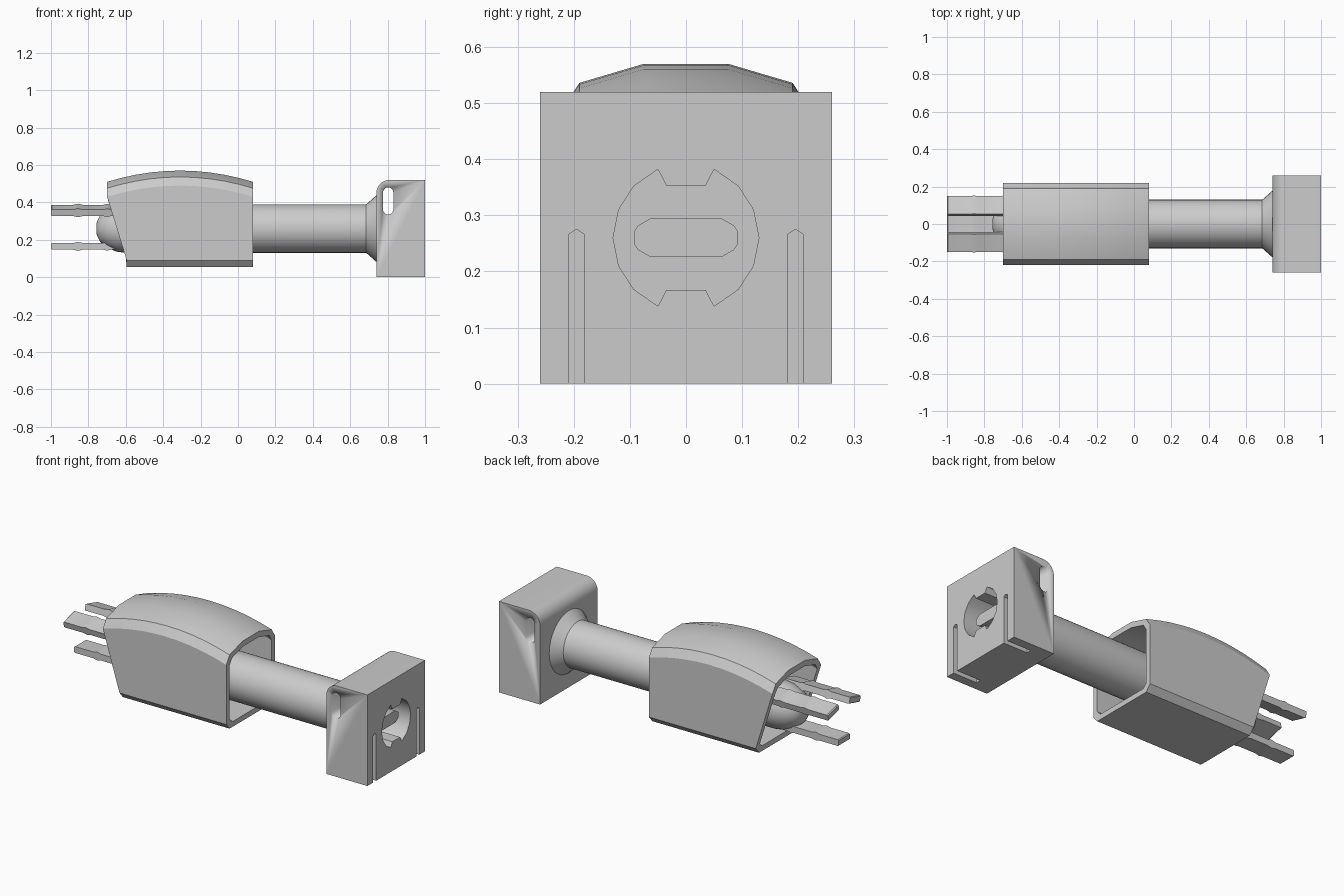
import bpy, bmesh, math
from mathutils import Vector, Matrix

if "Cube" in bpy.data.objects:
    bpy.data.objects.remove(bpy.data.objects["Cube"])

AXIS_Z = 0.26


def finish(name, bm, angle=30):
    bmesh.ops.recalc_face_normals(bm, faces=bm.faces)
    me = bpy.data.meshes.new(name)
    bm.to_mesh(me)
    bm.free()
    ob = bpy.data.objects.new(name, me)
    bpy.context.collection.objects.link(ob)
    bpy.ops.object.select_all(action='DESELECT')
    bpy.context.view_layer.objects.active = ob
    ob.select_set(True)
    bpy.ops.object.shade_smooth_by_angle(angle=math.radians(angle))
    return ob


def prism(name, pts, axis, lo, hi, matrix=None):
    """Extrude a closed profile: axis 'y' takes (x, z), axis 'x' takes (y, z)."""
    bm = bmesh.new()
    put = (lambda p, t: (p[0], t, p[1])) if axis == 'y' else (lambda p, t: (t, p[0], p[1]))
    a, b = ([bm.verts.new(put(p, t)) for p in pts] for t in (lo, hi))
    bm.faces.new(a)
    bm.faces.new(b[::-1])
    n = len(pts)
    for i in range(n):
        j = (i + 1) % n
        bm.faces.new((a[i], a[j], b[j], b[i]))
    if matrix:
        bm.transform(matrix)
    return finish(name, bm)


def arc(cx, cz, r, a0, a1, n):
    return [(cx + r * math.cos(math.radians(a0 + (a1 - a0) * i / n)),
             cz + r * math.sin(math.radians(a0 + (a1 - a0) * i / n))) for i in range(n + 1)]


def cut(target, cutter):
    cutter.hide_render = True
    mod = target.modifiers.new("cut", 'BOOLEAN')
    mod.operation, mod.solver, mod.object = 'DIFFERENCE', 'EXACT', cutter
    bpy.ops.object.select_all(action='DESELECT')
    bpy.context.view_layer.objects.active = target
    target.select_set(True)
    bpy.ops.object.modifier_apply(modifier=mod.name)
    bpy.data.objects.remove(cutter)


# End block with one rounded top edge
block = prism("end_block", [(0.74, 0), (1, 0), (1, 0.52)] + arc(0.81, 0.45, 0.07, 90, 180, 8),
              'y', -0.26, 0.26)

# Keyed round socket in the end face
quarter = [(0.13, 0), (0.12, 0.05), (0.093, 0.092), (0.05, 0.122), (0.035, 0.093)]
upper = quarter + [(-y, z) for y, z in quarter[::-1]]
socket = upper + [(-y, -z) for y, z in upper[1:-1]]
cut(block, prism("socket_cutter", [(y, z + AXIS_Z) for y, z in socket], 'x', 0.86, 1.1))

# Narrow slits in the end face, open at the bottom
for s in (-1, 1):
    y = 0.195 * s
    cut(block, prism("slit_cutter", [(y - 0.014, -0.1), (y + 0.014, -0.1), (y + 0.014, 0.266),
                                     (y, 0.275), (y - 0.014, 0.266)], 'x', 0.85, 1.1))

# Upright pin hole through the block
cut(block, prism("pin_hole_cutter", arc(0.803, 0.452, 0.028, 0, 180, 8)
                 + arc(0.803, 0.363, 0.028, 180, 360, 8), 'y', -0.4, 0.4))

# Tongue inside the socket
tongue = [(0.093, 0.01), (0.085, 0.022), (0.064, 0.034)]
tongue = tongue + [(-y, z) for y, z in tongue[::-1]]
tongue += [(-y, -z) for y, z in tongue]
prism("socket_tongue", [(y, z + AXIS_Z) for y, z in tongue], 'x', 0.84, 0.95)

# Shaft with domed nose and flared collar
profile = [(-0.757, 0), (-0.755, 0.035), (-0.738, 0.07), (-0.70, 0.102), (-0.65, 0.123),
           (-0.60, 0.13), (0.685, 0.13), (0.695, 0.138), (0.74, 0.178), (0.75, 0.178), (0.75, 0)]
bm = bmesh.new()
verts = [bm.verts.new((x, 0, r + AXIS_Z)) for x, r in profile]
edges = [bm.edges.new(e) for e in zip(verts, verts[1:])]
bmesh.ops.spin(bm, geom=verts + edges, cent=(0, 0, AXIS_Z), axis=(1, 0, 0),
               angle=math.tau, steps=32, use_duplicate=False)
bmesh.ops.remove_doubles(bm, verts=bm.verts, dist=1e-4)
finish("shaft", bm, 35)

# Arched open-ended housing: outer and inner skins joined at the rims
def section(half):
    return half + [(-y, z) for y, z in half[::-1]]


OUTER = section([(0.19, 0.055), (0.22, 0.09), (0.22, 0.49), (0.19, 0.536), (0.075, 0.57)])
INNER = section([(0.165, 0.085), (0.19, 0.11), (0.19, 0.475), (0.168, 0.51), (0.07, 0.538)])
STEPS = 10


def loops(bm, pts):
    rows = []
    for i in range(STEPS + 1):
        row = []
        for y, z in pts:
            left = -0.595 - 0.105 * min(1, max(0, (z - 0.09) / 0.4))
            x = left + (0.08 - left) * i / STEPS
            drop = 0.06 * ((x + 0.31) / 0.39) ** 2 if z > 0.3 else 0
            row.append(bm.verts.new((x, y, z - drop)))
        rows.append(row)
    return rows


def bridge(bm, a, b):
    for i in range(len(a)):
        j = (i + 1) % len(a)
        bm.faces.new((a[i], a[j], b[j], b[i]))


bm = bmesh.new()
out, inn = loops(bm, OUTER), loops(bm, INNER)
for skin in (out, inn):
    for a, b in zip(skin, skin[1:]):
        bridge(bm, a, b)
bridge(bm, out[0], inn[0])
bridge(bm, out[-1], inn[-1])
finish("housing", bm, 28)

# Three jointed prongs around the nose
top = [(-1, 0.014), (-0.995, 0.018), (-0.88, 0.018), (-0.855, 0.024), (-0.83, 0.018),
       (-0.72, 0.018), (-0.70, 0.023), (-0.68, 0.018), (-0.58, 0.018)]
prong = top + [(x, -z) for x, z in top[::-1]]
for name, y, z, tilt in (("upper_prong_front", -0.097, 0.357, 15),
                         ("upper_prong_back", 0.097, 0.357, -15),
                         ("lower_prong", 0, 0.165, 0)):
    m = Matrix.Translation(Vector((0, y, z))) @ Matrix.Rotation(math.radians(tilt), 4, 'X')
    prism(name, prong, 'y', -0.05, 0.05, m)
